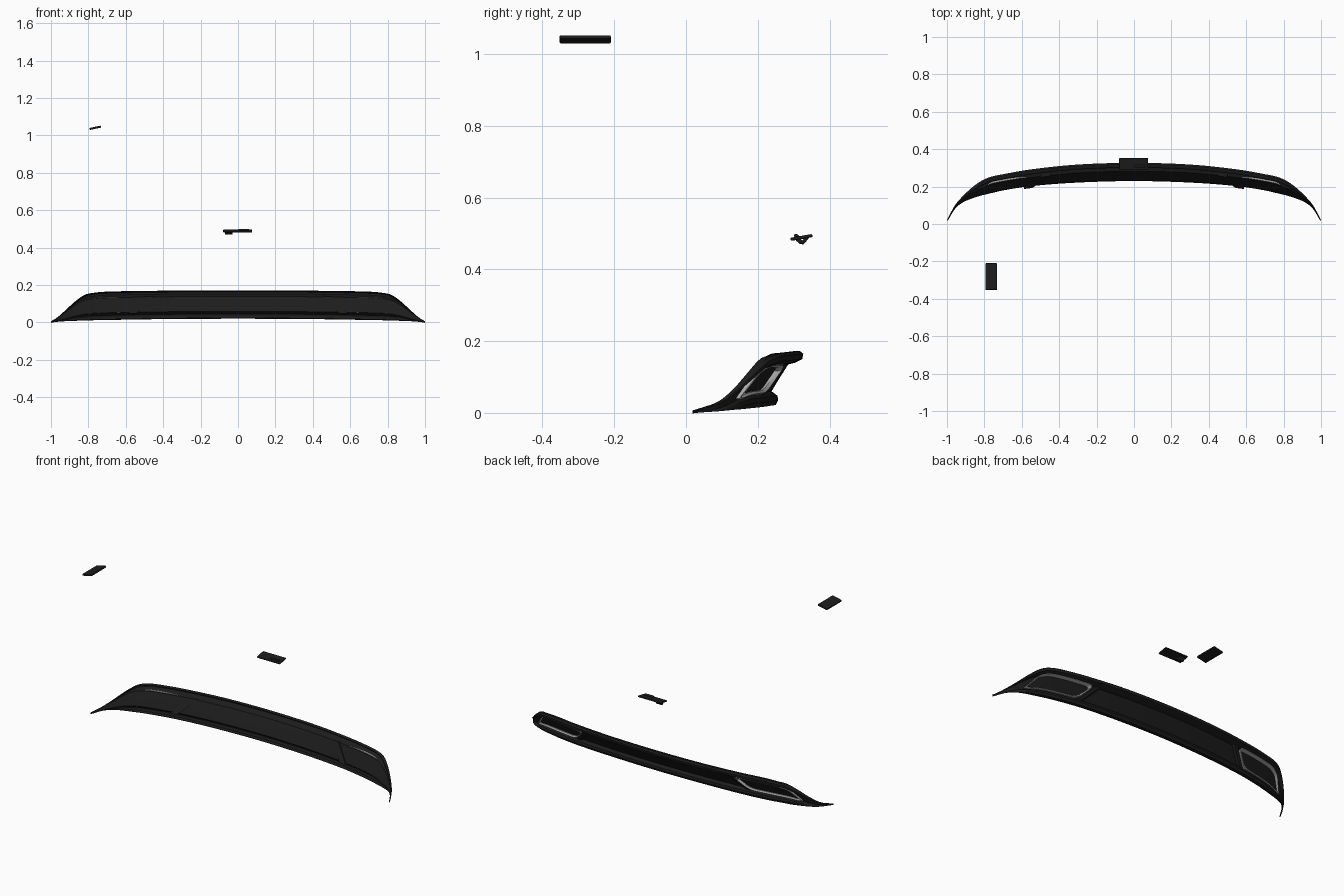
import bpy, bmesh, math
from mathutils import Vector

if "Cube" in bpy.data.objects:
    bpy.data.objects.remove(bpy.data.objects["Cube"])


def material(name, c):
    m = bpy.data.materials.new(name)
    m.diffuse_color = (c, c, c, 1)
    m.use_nodes = True
    m.node_tree.nodes["Principled BSDF"].inputs["Base Color"].default_value = m.diffuse_color
    return m


BLACK = material("black_plastic", 0.012)
CHROME = material("satin_metal", 0.4)

# Plan keys: x, bottom y, bottom z, top y, top z
KEYS = [(0, .230, .020, .325, .170), (.3, .222, .019, .316, .169),
        (.55, .203, .016, .290, .166), (.7, .180, .013, .264, .163),
        (.77, .164, .012, .249, .157), (.82, .152, .010, .226, .146),
        (.87, .138, .009, .190, .112), (.92, .118, .007, .143, .067),
        (.96, .085, .004, .095, .032), (1, .02, 0, .021, .003)]

# Cross-section: height fraction, outward offset (lower lip, recess, upper lip)
PROFILE = [(0, 0), (.013, .019), (.1, .0175), (.187, .007), (.267, -.017),
           (.5, -.018), (.767, -.018), (.8, -.001), (.867, .0115),
           (.967, .005), (1.013, -.008), (1.013, -.026)]


def section(x):
    """Smooth interpolation of the plan keys at distance x from the centre."""
    a = min(abs(x), 1)
    i = max(k for k in range(len(KEYS) - 1) if KEYS[k][0] <= a)
    p, q = KEYS[i], KEYS[i + 1]
    h = q[0] - p[0]
    t = (a - p[0]) / h

    def slope(k, j):
        if k == 0:
            return 0
        lo, hi = KEYS[k - 1], KEYS[min(k + 1, len(KEYS) - 1)]
        return (hi[j] - lo[j]) / (hi[0] - lo[0])

    return [(2*t**3 - 3*t*t + 1) * p[j] + (t**3 - 2*t*t + t) * h * slope(i, j)
            + (3*t*t - 2*t**3) * q[j] + (t**3 - t*t) * h * slope(i + 1, j)
            for j in range(1, 5)]


def surf(x, u, d):
    yb, zb, yt, zt = section(x)
    s = (zt - zb) / .15
    return Vector((x, yb + (yt - yb) * u + d * s, max(0, zb + (zt - zb) * u)))


def grid_object(name, rows, mat, closed_u=False, closed_v=False, thick=0):
    bm = bmesh.new()
    vs = [[bm.verts.new(p) for p in r] for r in rows]
    n, m = len(vs), len(vs[0])
    for i in range(n if closed_u else n - 1):
        for j in range(m if closed_v else m - 1):
            a, b = (i + 1) % n, (j + 1) % m
            bm.faces.new((vs[i][j], vs[a][j], vs[a][b], vs[i][b]))
    if closed_v and not closed_u:
        bm.faces.new(vs[0])
        bm.faces.new(vs[-1])
    bmesh.ops.recalc_face_normals(bm, faces=bm.faces)
    if thick:  # outside of the open shell faces the rear
        if sum(f.normal.y * f.calc_area() for f in bm.faces) < 0:
            bmesh.ops.reverse_faces(bm, faces=bm.faces)
    me = bpy.data.meshes.new(name)
    bm.to_mesh(me)
    bm.free()
    ob = bpy.data.objects.new(name, me)
    bpy.context.collection.objects.link(ob)
    me.materials.append(mat)
    if thick:
        mod = ob.modifiers.new("thickness", "SOLIDIFY")
        mod.thickness = thick
        mod.offset = -1
    bpy.ops.object.select_all(action='DESELECT')
    ob.select_set(True)
    bpy.context.view_layer.objects.active = ob
    bpy.ops.object.shade_smooth_by_angle(angle=math.radians(30))
    return ob


# Main curved bumper panel
N = 60
xs = [math.sin(math.pi / 2 * (i / N)) for i in range(-N, N + 1)]
grid_object("bumper_panel", [[surf(x, u, d) for u, d in PROFILE] for x in xs],
            BLACK, thick=.005)

# Exhaust surround outline (x, height fraction), corners rounded by subdivision
loop = [(.575, .25), (.50, .79), (.66, .82), (.77, .82), (.83, .75),
        (.885, .33), (.86, .25), (.72, .25)]
for _ in range(3):
    loop = [(a[0] * (1 - k) + b[0] * k, a[1] * (1 - k) + b[1] * k)
            for a, b in zip(loop, loop[1:] + loop[:1]) for k in (.15, .85)]
CX, CU = .70, .53


def inset(p, k):
    return (CX + (p[0] - CX) * (1 - k * .5), CU + (p[1] - CU) * (1 - k * 1.6))


for side, label in ((1, "right"), (-1, "left")):
    # Bevelled metal exhaust surround
    rows = []
    for p in loop:
        rows.append([surf(side * q[0], q[1], d) for q, d in
                     ((p, -.019), (p, -.002), (inset(p, .06), .001),
                      (inset(p, .15), -.010), (inset(p, .15), -.019))])
    grid_object(label + "_exhaust_surround", rows, CHROME, closed_u=True, closed_v=True)

    # Slanted rib between the centre recess and the exhaust pocket
    rows = []
    for i in range(7):
        u = .22 + .6 * i / 6
        x = .565 - .09 * i / 6
        rows.append([surf(side * (x + o), u, d) for o, d in
                     ((-.022, -.030), (-.022, -.016), (-.012, -.006),
                      (.012, -.006), (.022, -.016), (.022, -.030))])
    grid_object(label + "_divider_rib", rows, BLACK, closed_v=True)


def slab(name, loc, size, rot):
    bpy.ops.mesh.primitive_cube_add(size=1, location=loc, rotation=rot)
    ob = bpy.context.object
    ob.name = name
    ob.scale = size
    bpy.ops.object.transform_apply(location=False, rotation=False, scale=True)
    ob.data.materials.append(BLACK)
    b = ob.modifiers.new("bevel", "BEVEL")
    b.width = min(size) * .35
    b.segments = 2
    return ob


# Loose tilted cover plate
slab("side_cover_plate", (-.763, -.281, 1.041), (.064, .143, .011),
     (0, math.radians(-12), 0))

# Loose centre bracket: plate, raised ridge and clips below
tilt = (math.radians(10), 0, 0)
slab("centre_bracket_plate", (-.002, .322, .489), (.154, .062, .009), tilt)
slab("bracket_ridge", (.03, .308, .493), (.06, .014, .010), (math.radians(-25), 0, 0))
slab("bracket_clip_front", (-.05, .316, .480), (.04, .022, .012), (math.radians(-40), 0, 0))
slab("bracket_clip_rear", (-.05, .331, .481), (.04, .026, .010), (math.radians(50), 0, 0))
